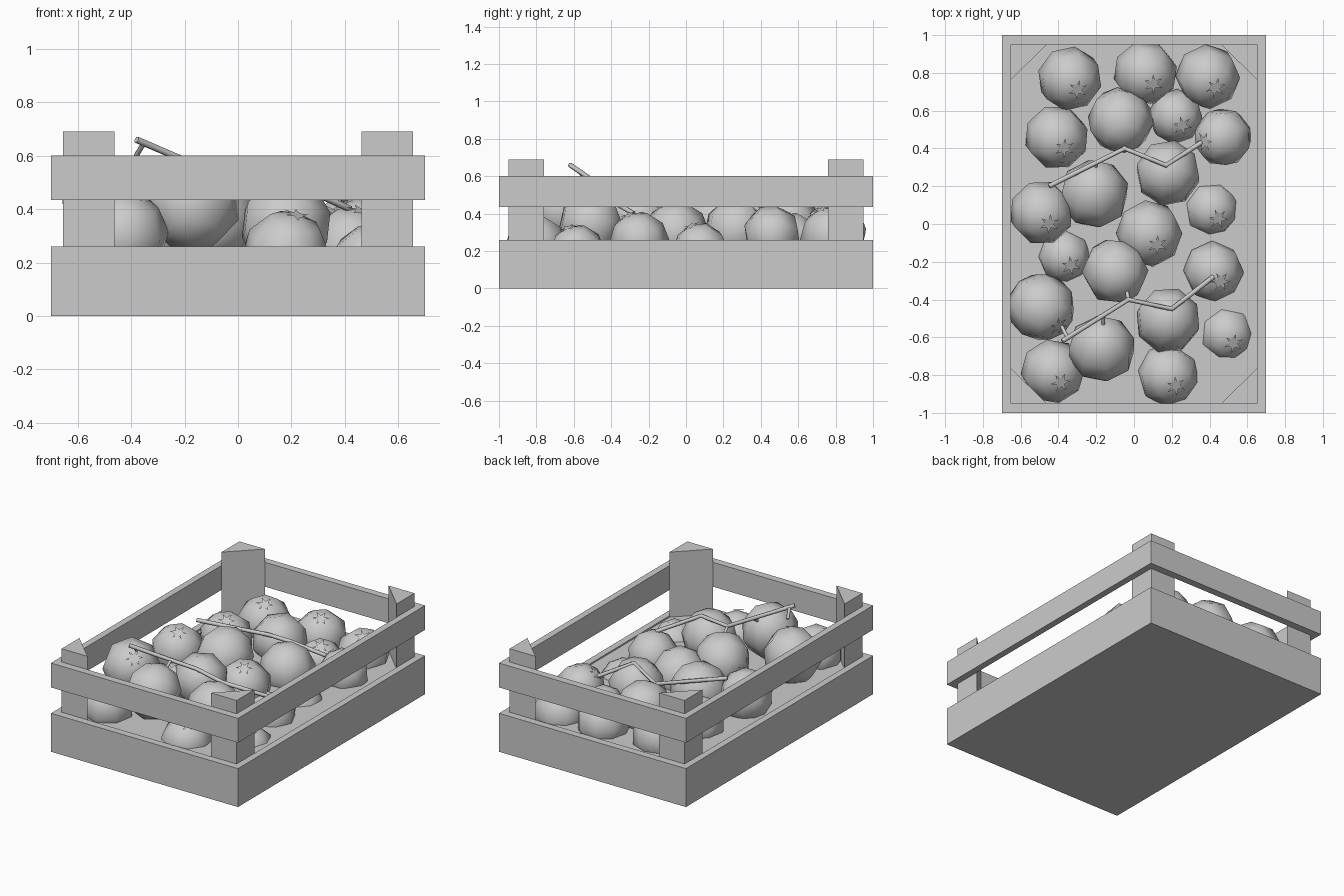
import bpy, bmesh, random
from math import cos, sin, pi
from mathutils import Matrix, Vector

random.seed(4)
cube = bpy.data.objects.get("Cube")
if cube:
    bpy.data.objects.remove(cube, do_unlink=True)

GREY = bpy.data.materials.new("light grey")
GREY.use_nodes = True
GREY.diffuse_color = (0.6, 0.6, 0.6, 1)
GREY.node_tree.nodes["Principled BSDF"].inputs["Base Color"].default_value = GREY.diffuse_color


def add_object(name, bm, smooth=False):
    mesh = bpy.data.meshes.new(name)
    bm.to_mesh(mesh)
    bm.free()
    mesh.materials.append(GREY)
    for p in mesh.polygons:
        p.use_smooth = smooth
    bpy.context.collection.objects.link(bpy.data.objects.new(name, mesh))


def prism(name, outline, z0, z1):
    bm = bmesh.new()
    face = bm.faces.new([bm.verts.new((x, y, z0)) for x, y in outline])
    top = bmesh.ops.extrude_face_region(bm, geom=[face])["geom"]
    bmesh.ops.translate(bm, vec=(0, 0, z1 - z0),
                        verts=[v for v in top if isinstance(v, bmesh.types.BMVert)])
    bmesh.ops.recalc_face_normals(bm, faces=bm.faces)
    add_object(name, bm)


def frame(name, z0, z1):
    # Rectangular ring with mitred corners
    bm = bmesh.new()
    corners = [(-1, -1), (1, -1), (1, 1), (-1, 1)]
    section = [(0.7, 1, z0), (0.7, 1, z1), (0.655, 0.95, z1), (0.655, 0.95, z0)]
    rings = [[bm.verts.new((sx * x, sy * y, z)) for x, y, z in section] for sx, sy in corners]
    for i in range(4):
        a, b = rings[i], rings[(i + 1) % 4]
        for j in range(4):
            k = (j + 1) % 4
            bm.faces.new((a[j], b[j], b[k], a[k]))
    bmesh.ops.recalc_face_normals(bm, faces=bm.faces)
    add_object(name, bm)


# Crate
FLOOR = 0.25
frame("lower_boards", 0, 0.26)
frame("upper_rails", 0.435, 0.6)
prism("crate_floor", [(-0.655, -0.95), (0.655, -0.95), (0.655, 0.95), (-0.655, 0.95)], 0, FLOOR)
for sx, side in ((-1, "right"), (1, "left")):
    for sy, end in ((-1, "front"), (1, "back")):
        prism(f"{end}_{side}_post",
              [(sx * 0.655, sy * 0.95), (sx * 0.462, sy * 0.95), (sx * 0.655, sy * 0.76)],
              FLOOR, 0.69)


def facing(lean):
    # Rotation that points the z axis along lean
    return Vector(lean).to_track_quat("Z", "Y").to_matrix()


def fruit(name, x, y, z, r, lean):
    bm = bmesh.new()
    bmesh.ops.create_uvsphere(bm, u_segments=8, v_segments=5, radius=r * 1.04)
    spin = Matrix.Rotation(random.uniform(0, pi), 3, "Z")
    bmesh.ops.rotate(bm, verts=bm.verts, matrix=facing(lean) @ spin)
    bmesh.ops.translate(bm, verts=bm.verts, vec=(x, y, z))
    add_object(name, bm, smooth=True)


def calyx(name, x, y, z, r, lean):
    # Flat six-pointed leaf star lying on the fruit
    bm = bmesh.new()
    spin = random.uniform(0, pi)
    points = [(0.055 if i % 2 else 0.022, spin + i * pi / 6) for i in range(12)]
    bm.faces.new([bm.verts.new((d * cos(a), d * sin(a), 0)) for d, a in points])
    bmesh.ops.rotate(bm, verts=bm.verts, matrix=facing(lean))
    out = Vector(lean).normalized()
    bmesh.ops.translate(bm, verts=bm.verts, vec=Vector((x, y, z)) + out * r * 1.03)
    add_object(name, bm)


# Loose fruit with leaf stars
loose = [
    (-0.34, 0.77, 0.3, 0.165), (0.06, 0.8, 0.3, 0.165), (0.39, 0.78, 0.27, 0.165),
    (-0.41, 0.46, 0.29, 0.165), (0.22, 0.57, 0.26, 0.14), (0.47, 0.46, 0.29, 0.15),
    (-0.49, 0.06, 0.34, 0.165), (0.41, 0.08, 0.2, 0.145), (0.08, -0.05, 0.29, 0.17),
    (-0.37, -0.17, 0.22, 0.14), (0.42, -0.25, 0.25, 0.155), (-0.49, -0.44, 0.42, 0.175),
    (0.49, -0.58, 0.19, 0.145), (-0.43, -0.78, 0.3, 0.165), (0.18, -0.8, 0.23, 0.16)]
for i, data in enumerate(loose):
    lean = (0.55, -0.6, 0.7) if i == 11 else (-0.6, -0.15, 0.7) if i == 5 else (0.25, -0.35, 0.9)
    fruit(f"fruit_{i}", *data, lean)
    calyx(f"calyx_{i}", *data, lean)

# Fruit hanging on the vines, tops turned towards their stalks
hanging = [
    (-0.07, 0.55, 0.33, 0.17, (0.1, -0.6, 0.6)), (-0.21, 0.16, 0.34, 0.18, (0.05, 0.5, 0.7)),
    (0.18, 0.27, 0.31, 0.17, (0, 0.2, 0.9)), (-0.1, -0.25, 0.36, 0.17, (0.3, -0.5, 0.6)),
    (0.18, -0.51, 0.34, 0.17, (0.1, 0.2, 0.9)), (-0.17, -0.66, 0.42, 0.175, (0, 0.5, 0.7))]
for i, data in enumerate(hanging):
    fruit(f"vine_fruit_{i}", *data)


def stem(name, points, radius):
    curve = bpy.data.curves.new(name, "CURVE")
    curve.dimensions = "3D"
    curve.bevel_depth = radius
    curve.bevel_resolution = 1
    curve.use_fill_caps = True
    line = curve.splines.new("POLY")
    line.points.add(len(points) - 1)
    for p, co in zip(line.points, points):
        p.co = (*co, 1)
    curve.materials.append(GREY)
    bpy.context.collection.objects.link(bpy.data.objects.new(name, curve))


# Vines with short side stalks
vines = [
    [(-0.45, 0.2, 0.5), (-0.05, 0.4, 0.43), (0.17, 0.31, 0.48), (0.37, 0.44, 0.38)],
    [(-0.38, -0.62, 0.66), (-0.03, -0.4, 0.51), (0.2, -0.45, 0.5), (0.42, -0.28, 0.4)]]
for i, path in enumerate(vines):
    stem(f"vine_{i}", path, 0.013)
    start, bend, dip, end = map(Vector, path)
    stalks = [(bend, (-0.01, 0.06, -0.05)),
              (start.lerp(bend, 0.62), (0, -0.07, -0.05)),
              (dip, (0.02, -0.02, -0.05)),
              (start.lerp(bend, 0.08), (-0.03, 0.06, -0.05))]
    for j, (root, offset) in enumerate(stalks[:3 + i]):
        stem(f"stalk_{i}_{j}", [root, root + Vector(offset)], 0.01)
